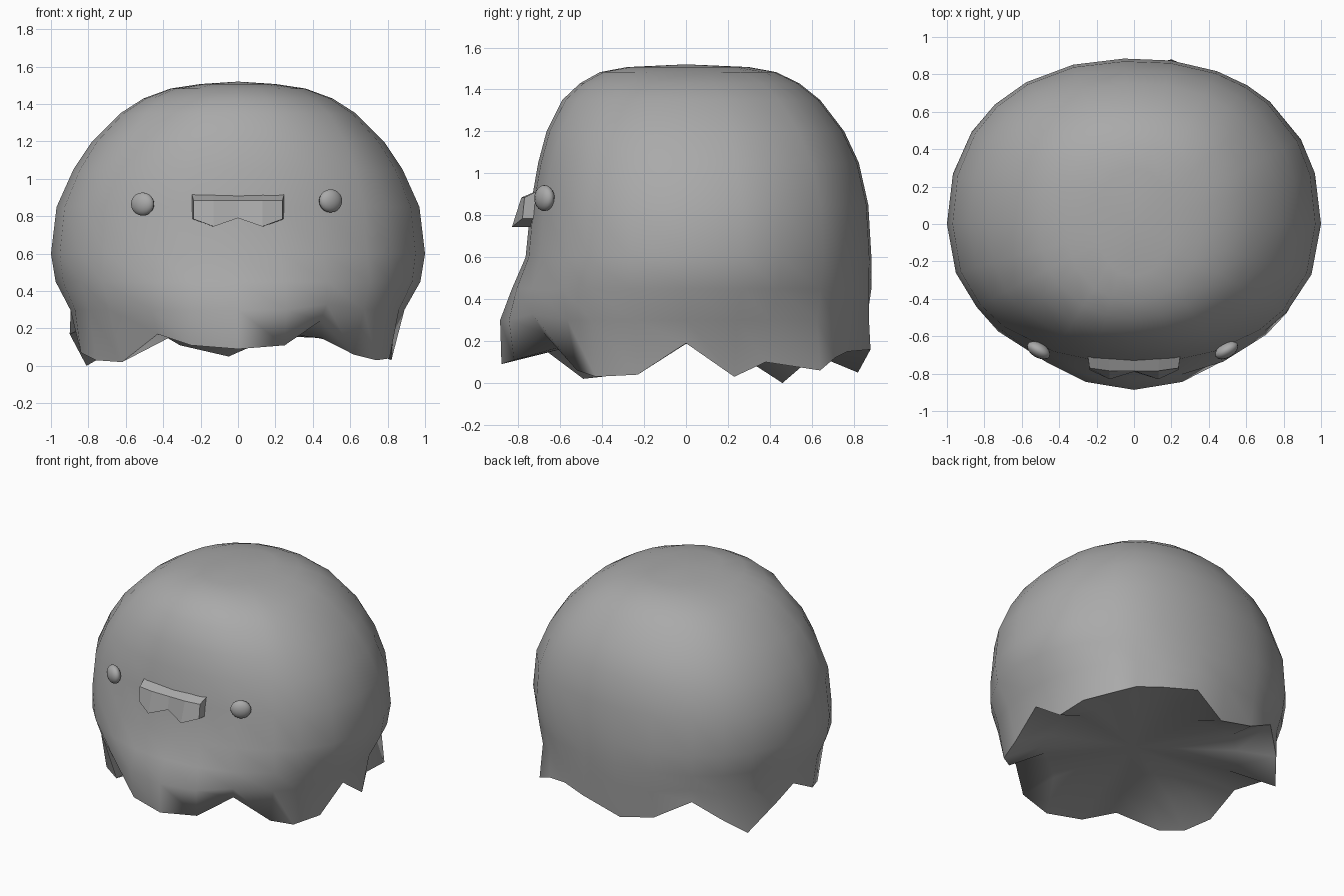
import bpy, math

if "Cube" in bpy.data.objects:
    bpy.data.objects.remove(bpy.data.objects["Cube"])

grey = bpy.data.materials.new("plain grey")
grey.diffuse_color = (0.4, 0.4, 0.4, 1)
grey.use_nodes = True
grey.node_tree.nodes["Principled BSDF"].inputs["Base Color"].default_value = grey.diffuse_color


def make(name, verts, faces, smooth_angle=None):
    me = bpy.data.meshes.new(name)
    me.from_pydata(verts, [], faces)
    ob = bpy.data.objects.new(name, me)
    bpy.context.collection.objects.link(ob)
    me.materials.append(grey)
    bpy.ops.object.select_all(action='DESELECT')
    ob.select_set(True)
    bpy.context.view_layer.objects.active = ob
    bpy.ops.object.mode_set(mode='EDIT')
    bpy.ops.mesh.select_all(action='SELECT')
    bpy.ops.mesh.normals_make_consistent(inside=False)
    bpy.ops.object.mode_set(mode='OBJECT')
    if smooth_angle:
        bpy.ops.object.shade_smooth_by_angle(angle=math.radians(smooth_angle))
    return ob


# Body rings: height, half width, front depth, back depth, roundness exponent
rings = [(1.507, .20, .28, .30, 2.1), (1.483, .36, .41, .43, 2.15),
         (1.43, .505, .505, .54, 2.15), (1.35, .63, .59, .64, 2.2),
         (1.20, .78, .665, .755, 2.2), (1.05, .88, .705, .825, 2.2),
         (.85, .97, .74, .87, 2.2), (.60, 1.0, .765, .885, 2.15),
         (.45, .975, .83, .885, 2.1), (.30, .92, .89, .885, 2.05)]
# Skirt hem: lobe tips and notches, counter-clockwise from the right side
hem = [(.83, 0, .19), (.82, .23, .03), (.75, .38, .10), (.71, .64, .06),
       (.58, .71, .12), (.42, .77, .15), (.20, .88, .16), (-.05, .82, .05),
       (-.31, .81, .11), (-.55, .72, .25), (-.70, .60, .12), (-.81, .46, 0),
       (-.90, .25, .17), (-.85, 0, .19), (-.84, -.23, .07), (-.76, -.40, .03),
       (-.62, -.49, .02), (-.43, -.69, .17), (-.25, -.82, .11), (0, -.88, .09),
       (.25, -.82, .11), (.44, -.68, .24), (.62, -.52, .06), (.74, -.43, .03),
       (.81, -.23, .04)]


def ring_point(angle, z, width, front, back, power):
    c, s = math.cos(angle), math.sin(angle)
    depth = back if s > 0 else front
    power += .08 if s > 0 else 0
    r = (abs(c / width) ** power + abs(s / depth) ** power) ** (-1 / power)
    return (r * c, r * s, z)


# Body: domed shell, jagged skirt and a shallow hollow underside
verts = [(0, 0, 1.52)]
n = len(hem)
for ring in rings:
    for x, y, z in hem:
        px, py, pz = ring_point(math.atan2(y, x), *ring)
        if ring is rings[-1]:                      # notches fold inward
            k = (2 + math.hypot(x, y) / math.hypot(px, py)) / 3
            px, py, pz = px * k, py * k, max(pz, z + .09)
        verts.append((px, py, pz))
verts += hem
verts += [(x * .72, y * .72, .13 + z * .3) for x, y, z in hem]
verts.append((0, 0, .2))
faces = [(0, 1 + i, 1 + (i + 1) % n) for i in range(n)]
for k in range(len(rings) + 1):
    a, b = 1 + k * n, 1 + (k + 1) * n
    faces += [(a + i, b + i, b + (i + 1) % n, a + (i + 1) % n) for i in range(n)]
faces += [(b + i, len(verts) - 1, b + (i + 1) % n) for i in range(n)]
make("body", verts, faces, 75)

# Mouth: block with a sloped top and a two-pointed lower lip
verts = []
for x, top_y, lip_y, lip_z in [(-.238, -.77, -.78, .785), (-.13, -.785, -.83, .745),
                               (0, -.785, -.79, .79), (.13, -.785, -.83, .745),
                               (.238, -.77, -.78, .785)]:
    verts += [(x * 1.05, -.68, .93), (x, top_y, .885),
              (x, lip_y, lip_z), (x * 1.05, -.68, lip_z)]
faces = [(0, 1, 2, 3), (16, 17, 18, 19)]
for k in range(4):
    a, b = 4 * k, 4 * k + 4
    faces += [(a + i, b + i, b + (i + 1) % 4, a + (i + 1) % 4) for i in range(4)]
make("mouth", verts, faces)

# Eyes: flattened beads following the face
for side, x, z in (("left", -.51, .865), ("right", .495, .882)):
    bpy.ops.mesh.primitive_uv_sphere_add(segments=16, ring_count=10, radius=1,
                                         location=(x, -.675, z))
    eye = bpy.context.object
    eye.name = side + "_eye"
    eye.scale = (.068, .04, .062)
    eye.rotation_euler = (0, 0, math.radians(30 if x > 0 else -30))
    eye.data.materials.append(grey)
    bpy.ops.object.shade_smooth()
